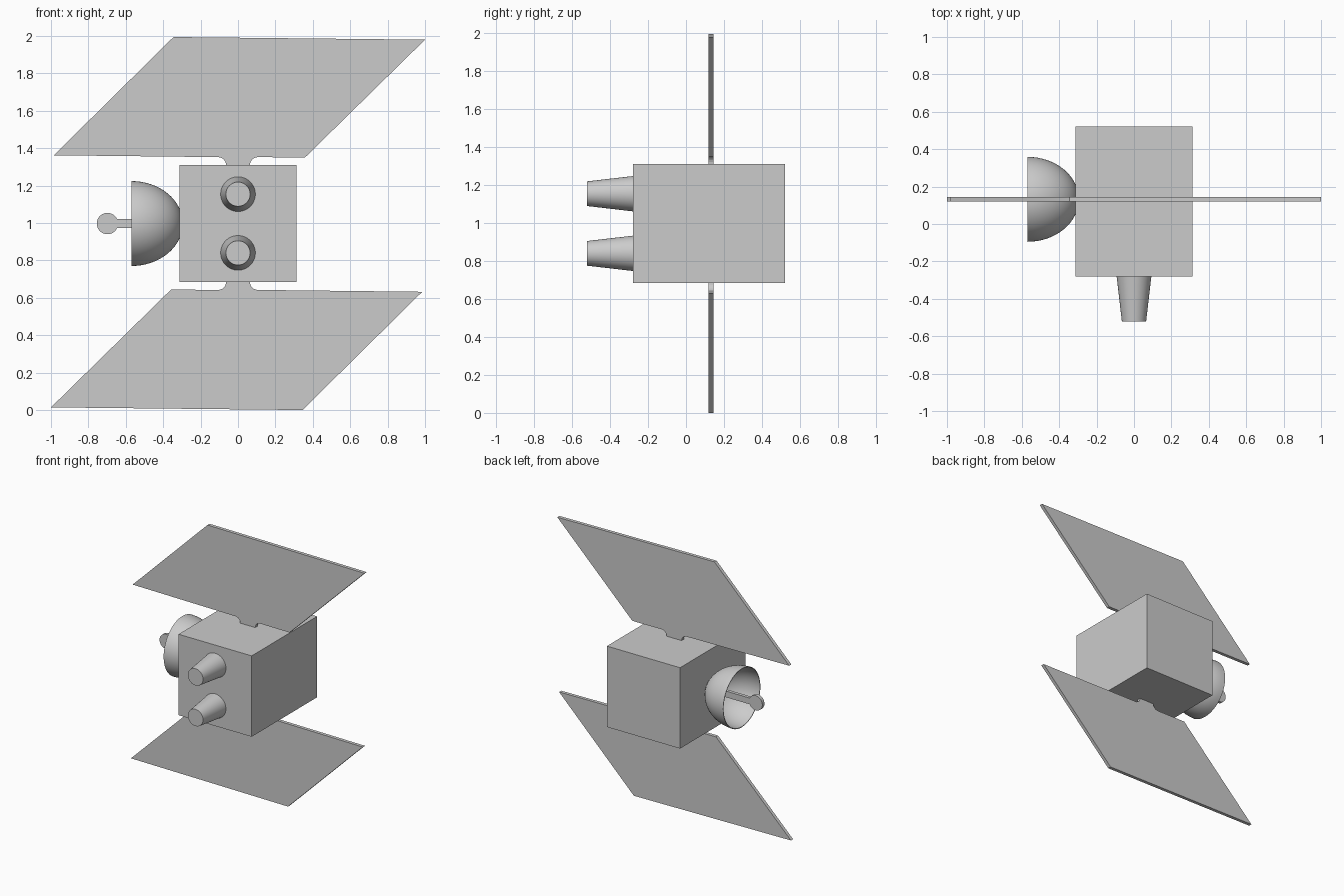
import bpy
import bmesh
from math import sin, cos, asin, pi, radians
from mathutils import Matrix, Vector

cube = bpy.data.objects.get("Cube")
if cube:
    bpy.data.objects.remove(cube, do_unlink=True)

MID = 0.997      # height of the body centre
PLANE = 0.132    # depth of the panel plane
THICK = 0.026    # sheet thickness
HALF = 0.313     # half width and height of the body

grey = bpy.data.materials.new("light_grey")
grey.use_nodes = True
COLOUR = (0.6, 0.6, 0.6, 1)
grey.diffuse_color = COLOUR
grey.node_tree.nodes["Principled BSDF"].inputs["Base Color"].default_value = COLOUR


def finish(name, bm, smooth=False):
    bmesh.ops.recalc_face_normals(bm, faces=bm.faces)
    mesh = bpy.data.meshes.new(name)
    bm.to_mesh(mesh)
    bm.free()
    mesh.materials.append(grey)
    obj = bpy.data.objects.new(name, mesh)
    bpy.context.collection.objects.link(obj)
    if smooth:
        bpy.ops.object.select_all(action="DESELECT")
        obj.select_set(True)
        bpy.context.view_layer.objects.active = obj
        bpy.ops.object.shade_smooth_by_angle(angle=radians(35))
    return obj


def sheet(name, outline, turn=0, smooth=False):
    """Extrude an outline (x, height from the centre) into a flat sheet."""
    bm = bmesh.new()
    verts = [bm.verts.new((x, -THICK / 2, z)) for x, z in outline]
    face = bm.faces.new(verts)
    ext = bmesh.ops.extrude_face_region(bm, geom=[face])
    moved = [v for v in ext["geom"] if isinstance(v, bmesh.types.BMVert)]
    bmesh.ops.translate(bm, verts=moved, vec=(0, THICK, 0))
    place = Matrix.Translation((0, PLANE, MID)) @ Matrix.Rotation(turn, 4, "Y")
    bmesh.ops.transform(bm, matrix=place, verts=bm.verts)
    return finish(name, bm, smooth)


# Box body
bm = bmesh.new()
bmesh.ops.create_cube(bm, size=1)
bmesh.ops.scale(bm, vec=(2 * HALF, 0.8, 2 * HALF), verts=bm.verts)
bmesh.ops.translate(bm, vec=(0, 0.12, MID), verts=bm.verts)
finish("body", bm)

# Slanted panels, each with a filleted neck; the lower is the upper turned over
FILLET = 0.042
steps = [i * pi / 12 for i in range(7)]
right_fillet = [(0.106 - FILLET * sin(a), HALF + FILLET * cos(a)) for a in steps]
left_fillet = [(-x, z) for x, z in reversed(right_fillet)]
panel = [(-0.345, 0.997), (1.0, 0.983), (0.358, 0.353)]
panel += right_fillet + [(0.064, 0.29), (-0.064, 0.29)] + left_fillet
panel.append((-0.985, 0.365))
sheet("upper_panel", panel)
sheet("lower_panel", panel, turn=pi)

# Tapered nozzles on the front
for name, dz in (("upper_nozzle", 0.157), ("lower_nozzle", -0.157)):
    bm = bmesh.new()
    bmesh.ops.create_cone(bm, cap_ends=True, segments=48,
                          radius1=0.094, radius2=0.065, depth=0.25)
    place = Matrix.Translation((0, -0.395, MID + dz)) @ Matrix.Rotation(pi / 2, 4, "X")
    bmesh.ops.transform(bm, matrix=place, verts=bm.verts)
    finish(name, bm, smooth=True)

# Hollow dish, spun around the sideways axis
RIM, DEPTH, RADIUS, WALL = -0.57, 0.275, 0.227, 0.005
arc = [i * pi / 32 for i in range(17)]
outer = [(RIM + DEPTH * sin(a), RADIUS * cos(a)) for a in arc]
inner = [(RIM + (DEPTH - WALL) * sin(a), (RADIUS - WALL) * cos(a)) for a in reversed(arc)]
profile = outer + inner
profile.append(profile[0])
bm = bmesh.new()
verts = [bm.verts.new((x, PLANE, MID + r)) for x, r in profile]
edges = [bm.edges.new(pair) for pair in zip(verts, verts[1:])]
bmesh.ops.spin(bm, geom=verts + edges, cent=Vector((0, PLANE, MID)),
               axis=(1, 0, 0), angle=2 * pi, steps=64)
bmesh.ops.remove_doubles(bm, verts=bm.verts, dist=0.0003)
finish("dish", bm, smooth=True)

# Flat feed: a rod ending in a disc
ROD, DISC, DISC_X = 0.024, 0.057, -0.698
start = asin(ROD / DISC)
feed = [(-0.3, -ROD), (-0.3, ROD)]
for i in range(41):
    a = start + (2 * pi - 2 * start) * i / 40
    feed.append((DISC_X + DISC * cos(a), DISC * sin(a)))
sheet("dish_feed", feed, smooth=True)
